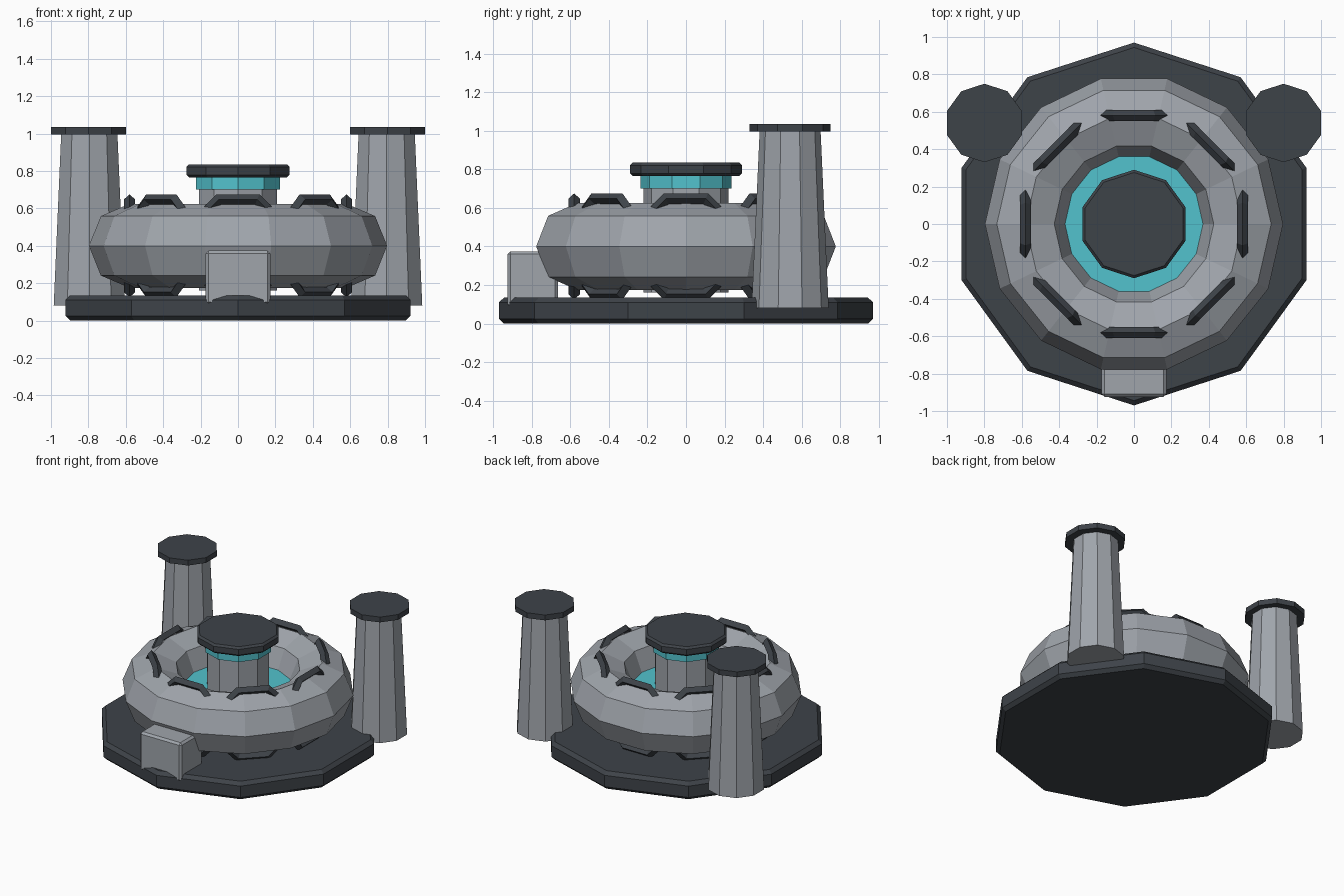
import bpy
from math import pi
from mathutils import Matrix

cube = bpy.data.objects.get("Cube")
if cube:
    bpy.data.objects.remove(cube, do_unlink=True)


def material(name, rgb):
    m = bpy.data.materials.new(name)
    m.use_nodes = True
    color = (*rgb, 1.0)
    m.diffuse_color = color
    m.node_tree.nodes["Principled BSDF"].inputs["Base Color"].default_value = color
    return m


dark = material("dark slate", (0.048, 0.056, 0.066))
grey = material("light grey", (0.35, 0.375, 0.41))
teal = material("glowing teal", (0.085, 0.54, 0.61))


def finish(name, mat, bevel=0.0):
    obj = bpy.context.object
    obj.name = name
    obj.data.materials.append(mat)
    if bevel:
        mod = obj.modifiers.new("Bevel", "BEVEL")
        mod.width = bevel
        mod.segments = 1
        mod.limit_method = "ANGLE"
        mod.angle_limit = pi / 3
    return obj


def drum(name, mat, r_low, r_high, z_low, z_high, x=0, y=0, bevel=0.0):
    """Ten-sided cylinder or taper between two heights."""
    bpy.ops.mesh.primitive_cone_add(vertices=10, radius1=r_low, radius2=r_high,
                                    depth=z_high - z_low,
                                    location=(x, y, (z_low + z_high) / 2))
    return finish(name, mat, bevel)


# Base plate
drum("base_plate", dark, 0.97, 0.97, 0, 0.135, bevel=0.025)

# Main ring body
bpy.ops.mesh.primitive_torus_add(major_segments=14, minor_segments=8,
                                 major_radius=0.58, minor_radius=0.217,
                                 location=(0, 0, 0.4))
body = finish("ring_body", grey)
body.scale.z = 1.035

# Coils wrapped through the ring, showing above and below it
for i in range(8):
    bpy.ops.mesh.primitive_torus_add(major_segments=8, minor_segments=4,
                                     major_radius=0.268, minor_radius=0.03)
    coil = finish(f"coil_{i + 1}", dark)
    coil.matrix_world = (Matrix.Rotation(i * pi / 4, 4, "Z")
                         @ Matrix.Translation((0.58, 0, 0.4))
                         @ Matrix.Rotation(pi / 2, 4, "Y")
                         @ Matrix.Rotation(pi / 8, 4, "Z"))

# Core: glowing pool, column, glowing collar and lid
drum("core_pool", teal, 0.4, 0.4, 0.36, 0.415)
drum("core_column", grey, 0.22, 0.22, 0.16, 0.71)
drum("core_collar", teal, 0.235, 0.235, 0.7, 0.775)
drum("core_lid", dark, 0.29, 0.29, 0.765, 0.835, bevel=0.014)

# Rear towers
for side, x in (("left", 0.795), ("right", -0.795)):
    drum(f"{side}_tower", grey, 0.2, 0.158, 0.08, 1.0, x, 0.54)
    drum(f"{side}_tower_cap", dark, 0.21, 0.21, 0.995, 1.035, x * 1.006, 0.54)

# Front control box
bpy.ops.mesh.primitive_cube_add(size=1, location=(0, -0.795, 0.23))
box = bpy.context.object
box.scale = (0.345, 0.26, 0.29)
bpy.ops.object.transform_apply(location=False, rotation=False, scale=True)
finish("control_box", grey, 0.015)
